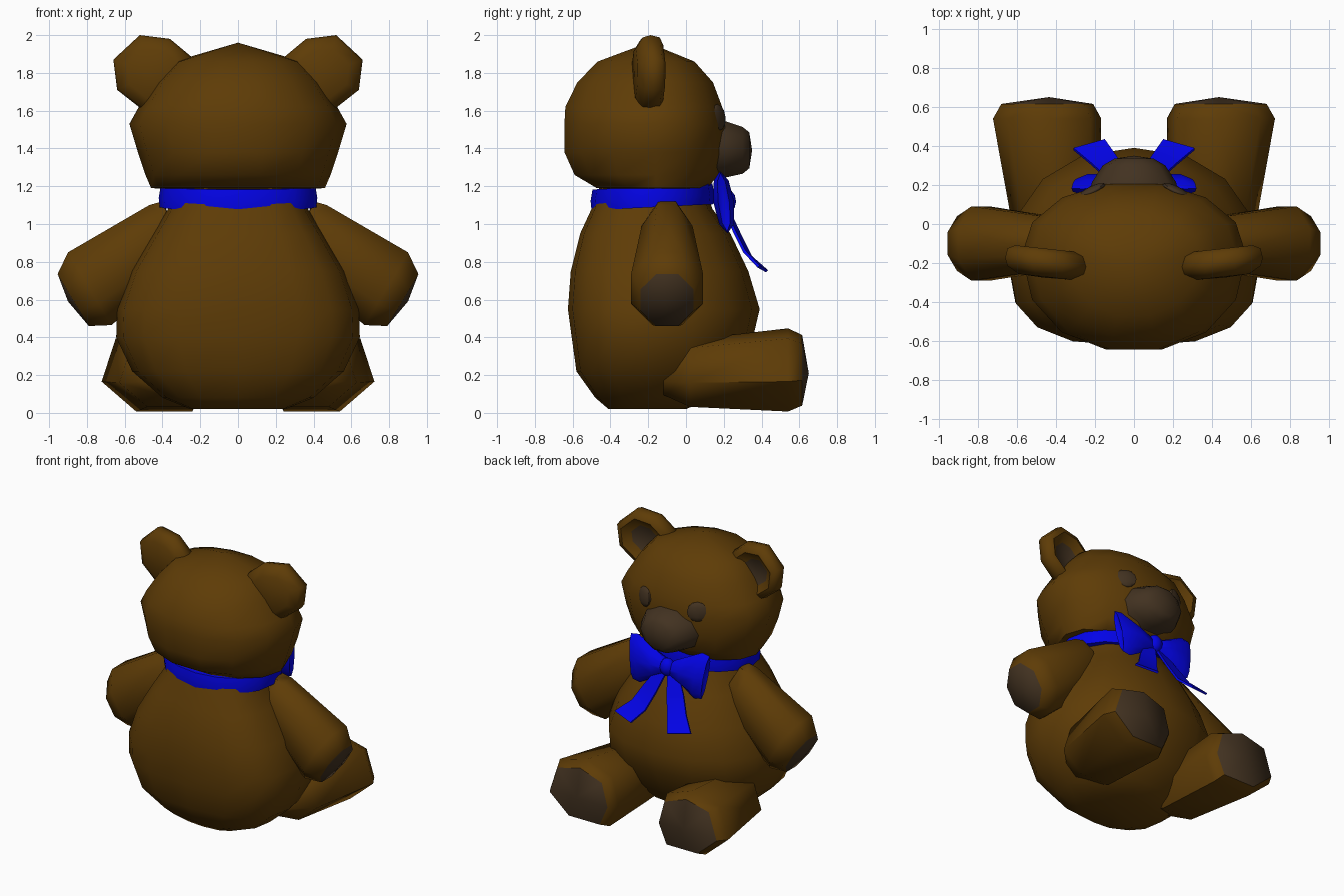
import bpy, bmesh, math
from mathutils import Vector

if "Cube" in bpy.data.objects:
    bpy.data.objects.remove(bpy.data.objects["Cube"])


def material(name, rgb):
    m = bpy.data.materials.new(name)
    m.diffuse_color = (*rgb, 1)
    m.use_nodes = True
    m.node_tree.nodes["Principled BSDF"].inputs["Base Color"].default_value = m.diffuse_color
    return m


BROWN = material("brown_fur", (0.112, 0.045, 0.002))
DARK = material("dark_pad", (0.055, 0.032, 0.015))
BLUE = material("blue_ribbon", (0.001, 0.001, 0.8))


def finish(name, bm, mats, angle=55):
    bmesh.ops.recalc_face_normals(bm, faces=bm.faces)
    me = bpy.data.meshes.new(name)
    bm.to_mesh(me)
    bm.free()
    for m in mats:
        me.materials.append(m)
    ob = bpy.data.objects.new(name, me)
    bpy.context.collection.objects.link(ob)
    bpy.ops.object.select_all(action='DESELECT')
    ob.select_set(True)
    bpy.context.view_layer.objects.active = ob
    bpy.ops.object.shade_smooth_by_angle(angle=math.radians(angle))
    return ob


def loft(name, rings, mats, start=None, end=None, end_mat=0, side=1, closed=False):
    """Skin rings of points; optional apex points close the ends with fans."""
    bm = bmesh.new()
    flip = lambda p: bm.verts.new((p[0] * side, p[1], p[2]))
    loops = [[flip(p) for p in r] for r in rings]
    n = len(loops[0])
    pairs = list(zip(loops, loops[1:]))
    if closed:
        pairs.append((loops[-1], loops[0]))
    for a, b in pairs:
        for i in range(n):
            j = (i + 1) % n
            bm.faces.new((a[i], a[j], b[j], b[i]))
    for apex, loop, mat in ((start, loops[0], 0), (end, loops[-1], end_mat)):
        if apex:
            tip = flip(apex)
            for i in range(n):
                f = bm.faces.new((loop[i], loop[(i + 1) % n], tip))
                f.material_index = mat
    return finish(name, bm, mats)


def flat_ring(z, hx, y0, y1, yc, n=16, back=2.7, front=2.2):
    """Horizontal rounded ring, widest at yc, reaching y0 behind and y1 ahead."""
    pts = []
    for i in range(n):
        a = math.tau * i / n
        c, s = math.cos(a), math.sin(a)
        e = 2 / (front if s > 0 else back)
        x = math.copysign(abs(c) ** e, c) * hx
        k = abs(s) ** e
        pts.append((x, yc + k * ((y1 - yc) if s > 0 else (y0 - yc)), z))
    return pts


def upright_ring(x, y, z, rx, rz, n=8):
    return [(x + rx * math.cos(math.tau * i / n), y,
             z + rz * math.sin(math.tau * i / n)) for i in range(n)]


def span_ring(top, low, ry, yc, n=8):
    """Tilted ring with flat sides whose xz span runs from top to low."""
    t, l = Vector(top), Vector(low)
    mid, half = (t + l) / 2, (t - l) / 2 / math.cos(math.pi / n)
    pts = []
    for i in range(n):
        a = math.tau * (i + 0.5) / n
        p = mid + half * math.cos(a)
        pts.append((p.x, yc + ry * math.sin(a) / math.cos(math.pi / n), p.y))
    return pts


def ball(name, loc, radii, mat, u=10, v=6):
    bm = bmesh.new()
    bmesh.ops.create_uvsphere(bm, u_segments=u, v_segments=v, radius=1)
    bmesh.ops.scale(bm, vec=radii, verts=bm.verts)
    bmesh.ops.translate(bm, vec=loc, verts=bm.verts)
    return finish(name, bm, [mat])


# Body: z, half width, back, front
body = [(0.02, 0.25, -0.41, 0.00), (0.08, 0.40, -0.48, 0.14), (0.22, 0.56, -0.58, 0.27),
        (0.40, 0.645, -0.605, 0.355), (0.55, 0.64, -0.625, 0.39), (0.75, 0.57, -0.61, 0.33),
        (0.95, 0.45, -0.56, 0.235), (1.08, 0.37, -0.50, 0.14), (1.19, 0.34, -0.46, 0.10)]
loft("body", [flat_ring(*r, -0.2) for r in body], [BROWN],
     start=(0, -0.2, 0.02), end=(0, -0.2, 1.2))

# Head
head = [(1.19, 0.46, -0.48, 0.12), (1.26, 0.49, -0.60, 0.18), (1.38, 0.53, -0.655, 0.215),
        (1.53, 0.575, -0.655, 0.215), (1.62, 0.525, -0.65, 0.20), (1.75, 0.44, -0.585, 0.15),
        (1.86, 0.34, -0.475, 0.05)]
loft("head", [flat_ring(*r, -0.16, 14, 2.15, 2.1) for r in head], [BROWN],
     start=(0, -0.18, 1.17), end=(0, -0.2, 1.96))

# Muzzle
loft("muzzle", [upright_ring(0, 0.12, 1.395, 0.24, 0.165, 10), upright_ring(0, 0.215, 1.395, 0.215, 0.155, 10),
                upright_ring(0, 0.30, 1.39, 0.16, 0.13, 10), upright_ring(0, 0.335, 1.39, 0.10, 0.10, 10)],
     [DARK], end=(0, 0.35, 1.39))

# Ears with a dished dark inside
EAR = [(0.24, 1.88), (0.36, 1.98), (0.52, 2.0), (0.66, 1.87),
       (0.64, 1.71), (0.5, 1.6), (0.36, 1.6), (0.26, 1.72)]


def ear_ring(y, k):
    cx, cz = 0.46, 1.795
    return [(cx + (x - cx) * k, y + (x - cx) * k * 0.11, cz + (z - cz) * k) for x, z in EAR]


# Leg cross-section
LEG = [(0.24, 0.0), (0.54, 0.0), (0.725, 0.16), (0.65, 0.39),
       (0.43, 0.445), (0.22, 0.37), (0.165, 0.17)]


def leg_ring(y, cx, cz, k):
    return [(cx + (x - 0.44) * k, y, cz + (z - 0.21) * k) for x, z in LEG]


for s, tag in ((1, "right"), (-1, "left")):
    # Eyes, set nearly flush in the face
    eye = ball(tag + "_eye", (0, 0, 0), (0.075, 0.022, 0.07), DARK)
    eye.location = (s * 0.215, 0.172, 1.565)
    eye.rotation_euler = (math.radians(6), 0, -s * math.radians(26))

    loft(tag + "_ear", [ear_ring(-0.27, 0.65), ear_ring(-0.235, 0.94), ear_ring(-0.195, 1.0),
                        ear_ring(-0.145, 0.94), ear_ring(-0.125, 0.74), ear_ring(-0.165, 0.46)],
         [BROWN, DARK], start=(0.46, -0.275, 1.795), end=(0.46, -0.17, 1.795), end_mat=1, side=s)

    # Arms ending in a paw pad
    arm = [((0.40, 1.12), (0.28, 0.80), 0.11), ((0.47, 1.10), (0.36, 0.72), 0.135),
           ((0.90, 0.85), (0.67, 0.465), 0.19), ((0.955, 0.735), (0.79, 0.46), 0.14)]
    loft(tag + "_arm", [span_ring(t, l, ry, -0.1) for t, l, ry in arm], [BROWN, DARK],
         start=(0.32, -0.1, 0.95), end=(0.90, -0.1, 0.59), end_mat=1, side=s)

    # Legs ending in a sole pad
    loft(tag + "_leg", [leg_ring(-0.12, 0.36, 0.19, 0.45), leg_ring(0.02, 0.40, 0.20, 0.80),
                        leg_ring(0.54, 0.44, 0.215, 0.99), leg_ring(0.615, 0.44, 0.215, 0.84)],
         [BROWN, DARK], start=(0.36, -0.12, 0.19), end=(0.435, 0.65, 0.21), end_mat=1, side=s)

    # Bow loops, leaning back at the top
    loops = [(0.02, 0.05, 0.04, 1.12), (0.12, 0.10, 0.055, 1.12),
             (0.24, 0.165, 0.055, 1.115), (0.30, 0.155, 0.03, 1.115)]
    rings = []
    for x, rz, ry, z in loops:
        ang = [math.tau * i / 8 for i in range(8)]
        rings.append([(x + 0.02 * math.sin(a), 0.20 + ry * math.cos(a) - 0.12 * rz * math.sin(a),
                       z + rz * math.sin(a)) for a in ang])
    loft(tag + "_bow_loop", rings, [BLUE],
         start=(0.0, 0.2, 1.12), end=(0.27, 0.2, 1.115), side=s)

    # Ribbon tails: inner and outer edge points, thickened backwards
    tail = [((0.0, 0.22, 1.10), (0.07, 0.20, 1.11)), ((0.045, 0.29, 0.95), (0.16, 0.26, 0.97)),
            ((0.09, 0.35, 0.83), (0.22, 0.315, 0.86)), ((0.15, 0.435, 0.755), (0.31, 0.39, 0.78))]
    rings = [[a, b, (b[0], b[1] - 0.012, b[2] - 0.01), (a[0], a[1] - 0.012, a[2] - 0.01)] for a, b in tail]
    end = tuple(sum(p[k] for p in rings[-1]) / 4 for k in range(3))
    loft(tag + "_ribbon_tail", rings, [BLUE], end=end, side=s)


# Neck ribbon, dipping toward the back
def band_ring(z, grow):
    return [(x, y, z + 0.05 * (y + 0.15))
            for x, y, _ in flat_ring(0, 0.40 + grow, -0.485 - grow, 0.13 + grow, -0.18, 16, 2.1, 2.1)]


loft("neck_ribbon", [band_ring(1.20, -0.06), band_ring(1.20, 0.01), band_ring(1.14, 0.02),
                     band_ring(1.09, 0.015), band_ring(1.09, -0.06)], [BLUE], closed=True)

# Bow knot
ball("bow_knot", (0, 0.215, 1.12), (0.055, 0.05, 0.065), BLUE, 8, 6)
